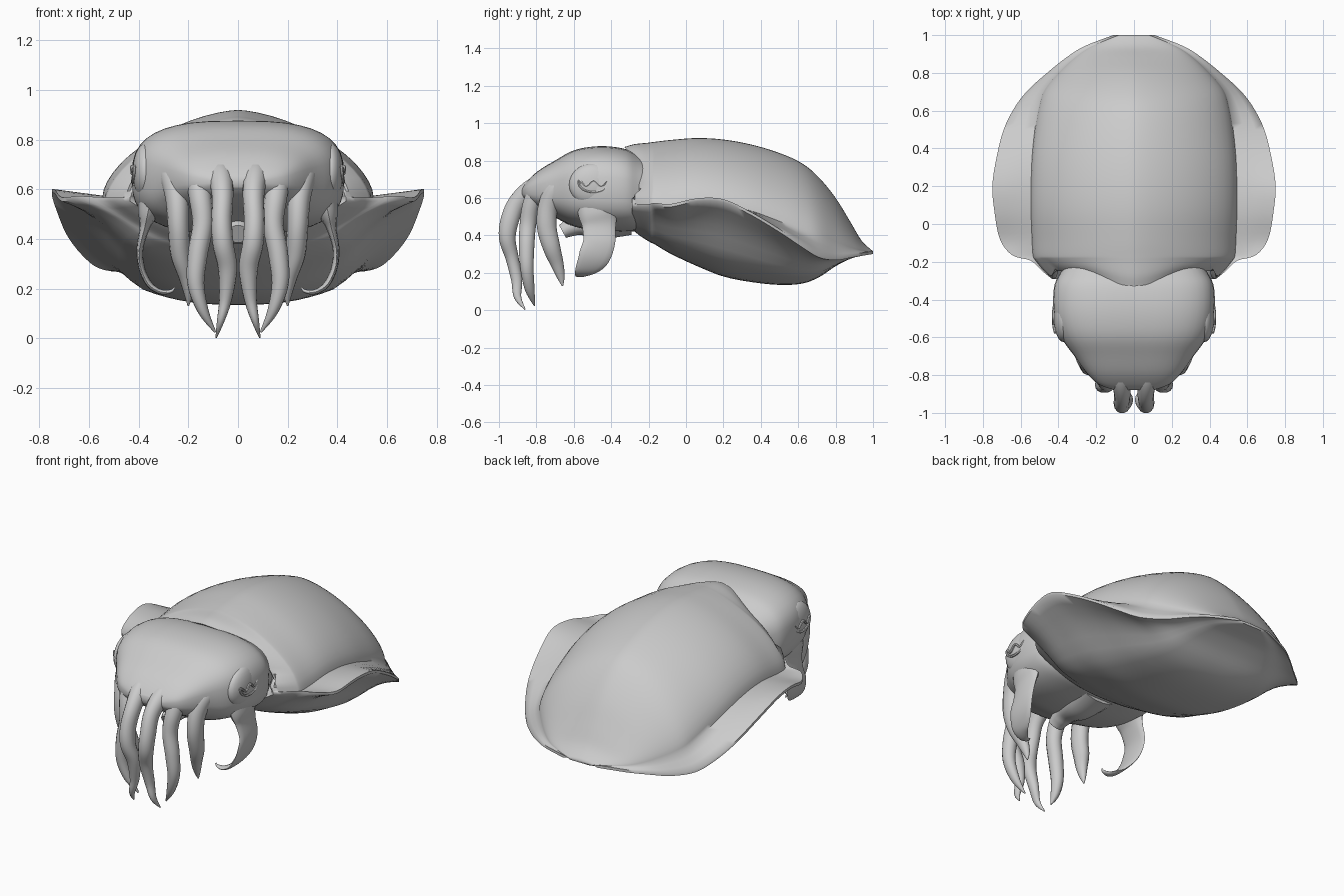
import bpy, math
from mathutils import Vector

if "Cube" in bpy.data.objects:
    bpy.data.objects.remove(bpy.data.objects["Cube"])


def smooth_rows(rows, steps):
    """Catmull-Rom interpolation of every column of a small table."""
    out = []
    n = len(rows)
    for i in range(n - 1):
        quad = [rows[max(i - 1, 0)], rows[i], rows[i + 1], rows[min(i + 2, n - 1)]]
        for s in range(steps):
            t = s / steps
            out.append([0.5 * (2 * b + (c - a) * t + (2 * a - 5 * b + 4 * c - d) * t * t
                               + (3 * b - a - 3 * c + d) * t ** 3) for a, b, c, d in zip(*quad)])
    out.append(list(rows[-1]))
    return out


def loft(name, rings, mirror=False, angle=50):
    """Skin closed rings of equal length and cap both ends."""
    k = len(rings[0])
    verts = [p for r in rings for p in r]
    faces = [(i * k + j, i * k + (j + 1) % k, (i + 1) * k + (j + 1) % k, (i + 1) * k + j)
             for i in range(len(rings) - 1) for j in range(k)]
    faces += [tuple(reversed(range(k))), tuple(range(len(verts) - k, len(verts)))]
    me = bpy.data.meshes.new(name)
    me.from_pydata(verts, [], faces)
    ob = bpy.data.objects.new(name, me)
    bpy.context.collection.objects.link(ob)
    bpy.context.view_layer.objects.active = ob
    for o in bpy.context.selected_objects:
        o.select_set(False)
    ob.select_set(True)
    bpy.ops.object.mode_set(mode='EDIT')
    bpy.ops.mesh.select_all(action='SELECT')
    bpy.ops.mesh.normals_make_consistent(inside=False)
    bpy.ops.object.mode_set(mode='OBJECT')
    bpy.ops.object.shade_smooth_by_angle(angle=math.radians(angle))
    if mirror:
        ob.modifiers.new("mirror", 'MIRROR')
    return ob


def tube(name, path, ref, mirror=True, sides=14):
    """Tapering limb; path rows are x, y, z, half-width along ref, half-thickness."""
    pts = smooth_rows(path, 6)
    rings = []
    for i, p in enumerate(pts):
        c = Vector(p[:3])
        t = (Vector(pts[min(i + 1, len(pts) - 1)][:3]) - Vector(pts[max(i - 1, 0)][:3])).normalized()
        u = Vector(ref)
        u = (u - t * u.dot(t)).normalized()
        v = t.cross(u)
        rings.append([c + u * p[3] * math.cos(a) + v * p[4] * math.sin(a)
                      for a in (2 * math.pi * j / sides for j in range(sides))])
    return loft(name, rings, mirror)


def spow(v, e):
    return math.copysign(abs(v) ** e, v)


# Mantle with fins: y, top z, belly z, dome half-width, dome foot z, fin half-width, fin edge z
MANTLE = [
    (-.29, .872, .435, .43, .575, .435, .56),
    (-.25, .887, .40, .475, .565, .485, .56),
    (-.195, .895, .365, .52, .56, .545, .56),
    (-.165, .90, .35, .535, .555, .645, .565),
    (-.08, .91, .30, .54, .56, .71, .56),
    (.06, .92, .235, .545, .575, .738, .59),
    (.20, .912, .18, .545, .565, .75, .585),
    (.35, .885, .15, .54, .53, .728, .515),
    (.50, .84, .135, .525, .475, .69, .425),
    (.62, .785, .142, .505, .425, .63, .345),
    (.71, .71, .175, .475, .385, .56, .29),
    (.80, .60, .235, .40, .35, .46, .275),
    (.88, .47, .275, .315, .325, .36, .288),
    (.94, .37, .29, .225, .315, .265, .298),
    (1.0, .315, .30, .08, .31, .11, .308),
]
rings = []
for y, zt, zb, xj, zj, xf, zf in smooth_rows(MANTLE, 4):
    half = []
    N = 14
    for i in range(N + 1):                      # dome flaring into the fin
        a = math.pi / 2 * i / N
        half.append((xj * math.sin(a) ** 1.28, zj + (zt - zj) * max(math.cos(a), 0) ** 1.22))
    for f in (.35, .7, 1):                      # fin top
        half.append((xj + (xf - xj) * f, zj + (zf + .008 - zj) * f))
    for i in range(N + 1):                      # hollow fin underside and belly
        f = 1 - i / N
        hollow = .05 * (xf - xj) / .2 * math.sin(math.pi * max(f - .6, 0) / .4)
        half.append((xf * f, zb + (zf - .008 - zb) * f ** 2.5 + hollow))
    loop = half + [(-x, z) for x, z in half[-2:0:-1]]
    front = min(max((-y - .17) / .12, 0), 1)
    ring = []
    for x, z in loop:
        s = math.sin(min(abs(x) / .3, 1) * math.pi / 2) ** 2 if z > .62 else 0
        ring.append((x, y + front * (.04 * s - (.04 * (1 - s) if z > .62 else 0)), z))
    rings.append(ring)
# rolled-in mantle opening
lip = [[(x * k, y + dy, .62 + (z - .62) * k) for x, y, z in rings[0]]
       for k, dy in ((.90, .12), (.96, .01))]
loft("mantle_with_fins", lip + rings, angle=60)

# Head: y, half-width, top z, bottom z
HEAD = [
    (-.16, .34, .78, .45), (-.25, .385, .825, .425), (-.32, .42, .860, .42), (-.42, .428, .876, .42),
    (-.52, .415, .872, .43), (-.61, .38, .85, .45), (-.70, .315, .80, .495),
    (-.79, .25, .745, .54), (-.85, .185, .69, .58), (-.88, .10, .65, .61),
]
rings = []
for y, w, zt, zb in smooth_rows(HEAD, 4):
    c, h = (zt + zb) / 2, (zt - zb) / 2
    ring = []
    for j in range(40):
        a = 2 * math.pi * j / 40
        x = w * spow(math.cos(a), .7)
        z = c + h * spow(math.sin(a), .7)
        ring.append((x, y, z))
    rings.append(ring)
loft("head", rings)

# Arms, inner pair to outer pair
X, Y = (1, 0, 0), (0, 1, 0)
tube("front_arm", [
    (.08, -.70, .70, .05, .05), (.07, -.82, .655, .05, .05), (.062, -.905, .57, .043, .05),
    (.066, -.945, .47, .042, .05), (.06, -.955, .38, .042, .045), (.042, -.93, .28, .038, .036),
    (.05, -.905, .16, .026, .03), (.07, -.90, .07, .015, .02), (.088, -.86, .003, .003, .003)], X)
tube("second_arm", [
    (.18, -.66, .71, .05, .05), (.165, -.77, .66, .052, .055), (.152, -.825, .57, .046, .048),
    (.142, -.845, .46, .042, .045), (.162, -.852, .34, .04, .042), (.17, -.85, .22, .034, .036),
    (.14, -.835, .11, .022, .026), (.092, -.81, .025, .004, .004)], X)
tube("third_arm", [
    (.285, -.58, .70, .055, .055), (.26, -.685, .65, .055, .06), (.245, -.735, .56, .047, .055),
    (.24, -.745, .45, .043, .054), (.232, -.72, .34, .04, .048), (.21, -.69, .25, .03, .036),
    (.20, -.67, .18, .018, .022), (.20, -.66, .13, .003, .004)], X)
tube("broad_side_arm", [
    (.34, -.47, .62, .12, .05), (.36, -.47, .52, .108, .045), (.375, -.465, .45, .09, .022),
    (.395, -.465, .36, .085, .014), (.387, -.495, .28, .082, .013), (.355, -.54, .215, .055, .012),
    (.31, -.565, .187, .03, .01), (.27, -.575, .19, .012, .007), (.255, -.575, .205, .004, .003)], Y)

# Funnel under the head
tube("funnel", [
    (0, -.30, .47, .13, .07), (0, -.45, .45, .10, .07), (0, -.56, .455, .07, .055),
    (0, -.62, .44, .055, .048), (0, -.66, .42, .045, .04)], X, mirror=False)

# Eyes: bulging ball with a wavy slit rim
bpy.ops.mesh.primitive_uv_sphere_add(segments=24, ring_count=14, radius=1)
eye = bpy.context.object
eye.name = "eye_bulge"
for v in eye.data.vertices:
    v.co = Vector((.373 + v.co.x * .052, -.495 + v.co.y * .13, .67 + v.co.z * .115))
bpy.ops.object.shade_smooth_by_angle(angle=math.radians(60))
eye.modifiers.new("mirror", 'MIRROR')

lid = []
for i in range(17):                             # wavy upper lid
    t = -1 + i / 8
    lid.append((t * .08, .018 + .014 * math.cos(2 * math.pi * t)))
lid += [(.08 * math.cos(a), .025 - .055 * math.sin(a)) for a in
        (math.pi * i / 12 for i in range(1, 12))]
rows = []
for a, b in lid + lid[:1]:
    y, z = -.495 + a, .66 + b
    q = 1 - ((y + .495) / .13) ** 2 - ((z - .67) / .115) ** 2
    rows.append((.380 + .048 * math.sqrt(max(q, .6)), y, z, .007, .007))
tube("eyelid", rows, X, sides=6)
